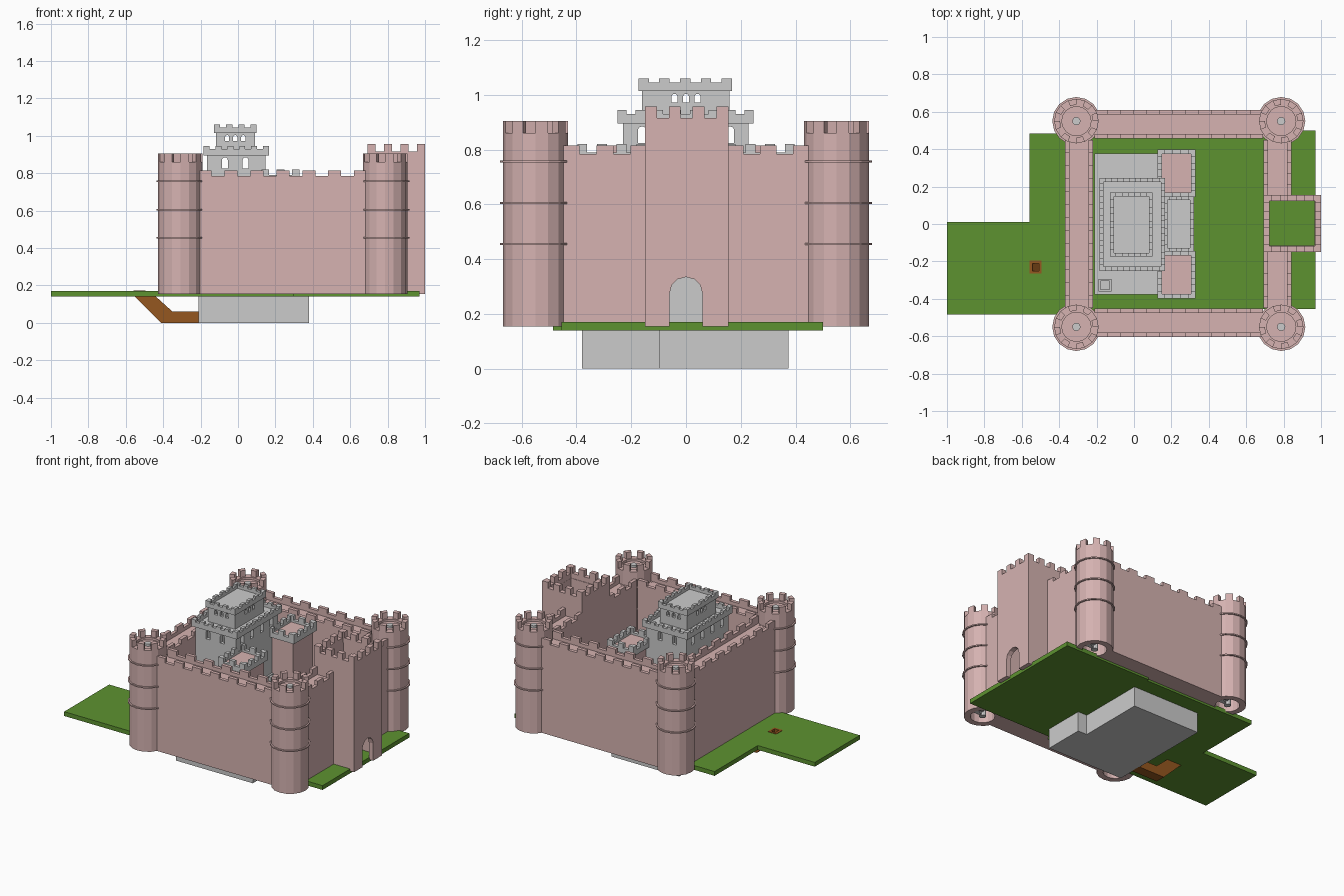
import bpy, bmesh, math

if "Cube" in bpy.data.objects:
    bpy.data.objects.remove(bpy.data.objects["Cube"])


def material(name, rgb):
    m = bpy.data.materials.new(name)
    m.diffuse_color = (*rgb, 1)
    m.use_nodes = True
    m.node_tree.nodes["Principled BSDF"].inputs["Base Color"].default_value = m.diffuse_color
    return m


STONE = material("rose_stone", (0.67, 0.45, 0.44))
GRASS = material("grass", (0.11, 0.29, 0.03))
EARTH = material("earth", (0.30, 0.095, 0.014))


def prism(bm, pts, a, b, axis="z"):
    put = {"z": lambda u, v, w: (u, v, w),
           "x": lambda u, v, w: (w, u, v),
           "y": lambda u, v, w: (u, w, v)}[axis]
    lo = [bm.verts.new(put(u, v, a)) for u, v in pts]
    hi = [bm.verts.new(put(u, v, b)) for u, v in pts]
    bm.faces.new(lo)
    bm.faces.new(hi)
    for i in range(len(pts)):
        j = (i + 1) % len(pts)
        bm.faces.new((lo[i], lo[j], hi[j], hi[i]))


def rect(x0, x1, y0, y1):
    return [(x0, y0), (x1, y0), (x1, y1), (x0, y1)]


def circle(r, n=16):
    return [(r * math.cos(2 * math.pi * i / n), r * math.sin(2 * math.pi * i / n)) for i in range(n)]


def ring(bm, outer, inner, z0, z1):
    loops = [[bm.verts.new((x, y, z)) for x, y in pts]
             for pts, z in ((outer, z0), (outer, z1), (inner, z1), (inner, z0))]
    n = len(outer)
    for k in range(4):
        p, q = loops[k], loops[(k + 1) % 4]
        for i in range(n):
            j = (i + 1) % n
            bm.faces.new((p[i], p[j], q[j], q[i]))


def arch(c, w, z0, h, n=6):
    r = w / 2
    top = [(c + r * math.cos(math.pi * i / n), z0 + h - r + r * math.sin(math.pi * i / n)) for i in range(n + 1)]
    return [(c - r, z0), (c + r, z0)] + top


def finish(bm, name, mat=None):
    bmesh.ops.recalc_face_normals(bm, faces=bm.faces)
    me = bpy.data.meshes.new(name)
    bm.to_mesh(me)
    bm.free()
    if mat:
        me.materials.append(mat)
    ob = bpy.data.objects.new(name, me)
    bpy.context.collection.objects.link(ob)
    return ob


def cut(ob, prisms):
    bm = bmesh.new()
    for p in prisms:
        prism(bm, *p)
    cutter = finish(bm, "cutter")
    mod = ob.modifiers.new("cut", "BOOLEAN")
    mod.object, mod.operation, mod.solver = cutter, "DIFFERENCE", "EXACT"
    dg = bpy.context.evaluated_depsgraph_get()
    me = bpy.data.meshes.new_from_object(ob.evaluated_get(dg))
    ob.modifiers.clear()
    ob.data = me
    bpy.data.objects.remove(cutter)


def merlons(bm, a, b, n):
    """Centres of n evenly spaced merlons; both ends are merlons."""
    w = (b - a) / (2 * n - 1)
    return [(a + 2 * i * w, a + (2 * i + 1) * w) for i in range(n)]


def inset(r, t):
    return (r[0] + t, r[1] - t, r[2] + t, r[3] - t)


def crown(name, r, t, z0, z1, zt, nx, ny, mat=None):
    bm = bmesh.new()
    ring(bm, rect(*r), rect(*inset(r, t)), z0, z1)
    x0, x1, y0, y1 = r
    for a, b in merlons(bm, x0, x1, nx):
        for y in (y0, y1 - t):
            prism(bm, rect(a, b, y, y + t), z1, zt)
    for a, b in merlons(bm, y0, y1, ny)[1:-1]:
        for x in (x0, x1 - t):
            prism(bm, rect(x, x + t, a, b), z1, zt)
    for x in (x0, x1 - t):  # full corner blocks
        wy = (y1 - y0) / (2 * ny - 1)
        prism(bm, rect(x, x + t, y0 + t, max(y0 + wy, y0 + t * 1.1)), z1, zt)
        prism(bm, rect(x, x + t, min(y1 - wy, y1 - t * 1.1), y1 - t), z1, zt)
    return finish(bm, name, mat)


def solid(name, pts, a, b, mat=None, axis="z"):
    bm = bmesh.new()
    prism(bm, pts, a, b, axis)
    return finish(bm, name, mat)


# ground slab with the tunnel mouth cut through it
ground = solid("ground", [(-1, -.485), (.3, -.485), (.3, -.455), (.97, -.455), (.97, .5), (.3, .5),
                          (.3, .485), (-.56, .485), (-.56, .01), (-1, .01)], .14, .17, GRASS)
cut(ground, [(rect(-.555, -.5, -.26, -.2), .1, .2)])

# cellar and escape tunnel
solid("cellar", [(-.21, -.38), (.38, -.38), (.38, -.095), (.31, -.095), (.31, .375), (-.21, .375)], 0, .16)
tunnel = solid("tunnel", [(-.56, .173), (-.495, .173), (-.495, .141), (-.44, .141), (-.35, .06), (-.205, .06),
                          (-.205, 0), (-.41, 0), (-.55, .139), (-.56, .145)], -.265, -.195, EARTH, "y")
cut(tunnel, [([(-.542, .2), (-.508, .2), (-.508, .125), (-.45, .125), (-.36, .045), (-.25, .045),
               (-.25, .015), (-.405, .015), (-.542, .15)], -.25, -.21, "y")])

# corner towers: hollow drum, three ledges, roof floor, merlons
bm = bmesh.new()
ring(bm, circle(.119), circle(.078), .155, .86)
for z in (.455, .605, .757):
    ring(bm, circle(.129), circle(.11), z - .004, z + .004)
prism(bm, circle(.08), .83, .845)
out, inn = circle(.119), circle(.088)
for i in range(0, 16, 2):
    prism(bm, [inn[i], out[i], out[i + 1], inn[i + 1]], .86, .905)
drum = finish(bm, "tower_front_left", STONE)

# newel post with spiral steps inside each tower
bm = bmesh.new()
prism(bm, circle(.022, 12), .155, .86)
for k in range(32):
    a, b = k * math.pi / 6, (k + 1) * math.pi / 6
    pts = [(r * math.cos(t), r * math.sin(t)) for r, t in ((.02, a), (.076, a), (.076, b), (.02, b))]
    prism(bm, pts, .157 + k * .02, .177 + k * .02)
stair = finish(bm, "spiral_stair_front_left")

for first in (drum, stair):
    first.location = (-.308, -.55, 0)
    for place, x, y in (("front_right", .787, -.55), ("back_left", -.308, .55), ("back_right", .787, .55)):
        copy = bpy.data.objects.new(first.name.replace("front_left", place), first.data)
        copy.location = (x, y, 0)
        bpy.context.collection.objects.link(copy)


# curtain walls with a walkway between two parapets
def curtain(name, r, along_x, n):
    x0, x1, y0, y1 = r
    bm = bmesh.new()
    prism(bm, rect(*r), .155, .76)
    a, b, c, d = (x0, x1, y0, y1) if along_x else (y0, y1, x0, x1)
    t = .024

    def block(p, q, s, za, zb):
        prism(bm, rect(p, q, s, s + t) if along_x else rect(s, s + t, p, q), za, zb)
    for s in (c, d - t):
        block(a, b, s, .76, .785)
        for p, q in merlons(bm, a, b, n):
            block(p, q, s, .785, .815)
    return finish(bm, name, STONE)


curtain("wall_front", (-.21, .69, -.603, -.452), True, 7)
curtain("wall_back", (-.21, .69, .458, .61), True, 7)
curtain("wall_left", (-.37, -.218, -.45, .45), False, 7)
curtain("wall_right_front", (.692, .843, -.45, -.14), False, 3)
curtain("wall_right_back", (.692, .843, .15, .45), False, 3)

# gatehouse, open to the ground inside, with arches front and back
gate = (.692, 1.0, -.15, .155)
bm = bmesh.new()
ring(bm, rect(*gate), rect(.724, .966, -.114, .126), .155, .88)
gatehouse = finish(bm, "gatehouse", STONE)
cut(gatehouse, [(arch(0, .12, .1, .235), .6, 1.1, "x")])
crown("gatehouse_parapet", gate, .033, .88, .915, .957, 4, 4, STONE)

# lower keep, roof hatch and porch between the side towers
solid("lower_keep", rect(-.21, .16, -.378, .378), .155, .5)
bm = bmesh.new()
ring(bm, rect(-.19, -.12, -.36, -.295), rect(-.18, -.13, -.35, -.305), .5, .512)
finish(bm, "roof_hatch")
solid("porch", rect(.15, .31, -.15, .15), .155, .45)
crown("porch_parapet", (.16, .32, -.148, .148), .02, .43, .47, .495, 3, 4)

# keep side towers
for side, s in (("front", -1), ("back", 1)):
    y0, y1 = sorted((s * .162, s * .378))
    solid("keep_tower_" + side, rect(.148, .312, y0, y1), .155, .775, STONE)
    y0, y1 = sorted((s * .145, s * .397))
    crown("keep_tower_parapet_" + side, (.125, .33, y0, y1), .024, .755, .79, .82, 3, 4)


# keep storeys with arched windows on all four sides
def storey(name, r, t, z0, z1, xs, ys, w, wz, wh):
    bm = bmesh.new()
    ring(bm, rect(*r), rect(*inset(r, t)), z0, z1)
    ob = finish(bm, name)
    holes = [(arch(x, w, wz, wh), e - 1.6 * t, e + 1.6 * t, "y") for x in xs for e in r[2:]]
    holes += [(arch(y, w, wz, wh), e - 1.6 * t, e + 1.6 * t, "x") for y in ys for e in r[:2]]
    cut(ob, holes)
    solid(name + "_roof", rect(*inset(r, t * .5)), z1 - .015, z1 + .001)


storey("main_keep", (-.165, .147, -.23, .228), .025, .49, .91,
       (-.07, .04), (-.16, -.055, .055, .16), .032, .825, .06)
crown("main_keep_parapet", (-.184, .166, -.25, .247), .022, .895, .93, .945, 6, 8)
storey("upper_keep", (-.118, .09, -.16, .158), .02, .9, 1.025,
       (-.058, -.015, .028), (-.042, 0, .042), .022, .972, .032)
crown("upper_keep_parapet", (-.128, .099, -.174, .168), .02, 1.015, 1.045, 1.06, 4, 5)
